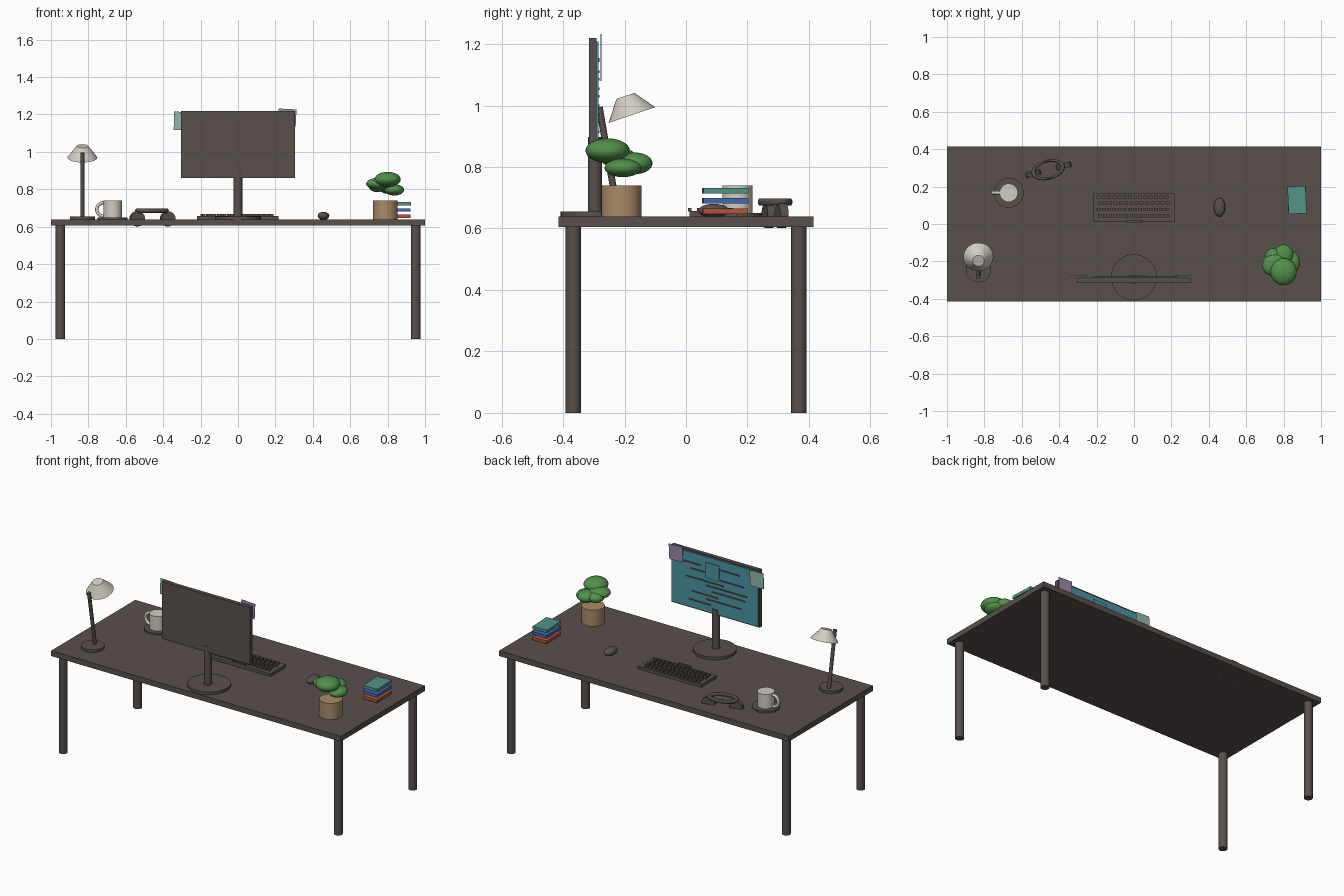
import bpy, bmesh, math
from mathutils import Matrix, Vector

cube = bpy.data.objects.get("Cube")
if cube:
    bpy.data.objects.remove(cube)


def material(name, *rgb):
    m = bpy.data.materials.new(name)
    m.use_nodes = True
    color = (*rgb, 1)
    m.diffuse_color = color
    m.node_tree.nodes["Principled BSDF"].inputs["Base Color"].default_value = color
    return m


dark = material("dark brown", .10, .08, .073)
cream = material("cream", .64, .61, .54)
clay = material("clay", .40, .26, .14)
green = material("leaf green", .085, .28, .07)
red = material("red", .44, .09, .045)
blue = material("blue", .06, .14, .44)
teal = material("teal", .085, .29, .25)
glass = material("screen blue", .075, .30, .38)
purple = material("lilac", .32, .25, .40)
mint = material("mint", .30, .46, .42)


def finish(bm, name, mat, smooth=False):
    bmesh.ops.recalc_face_normals(bm, faces=bm.faces)
    me = bpy.data.meshes.new(name)
    bm.to_mesh(me)
    bm.free()
    me.materials.append(mat)
    ob = bpy.data.objects.new(name, me)
    bpy.context.collection.objects.link(ob)
    if smooth:
        bpy.ops.object.select_all(action="DESELECT")
        ob.select_set(True)
        bpy.context.view_layer.objects.active = ob
        bpy.ops.object.shade_smooth_by_angle(angle=math.radians(40))
    return ob


def add_box(bm, center, size):
    bmesh.ops.create_cube(bm, size=1, matrix=Matrix.Translation(center) @ Matrix.Diagonal((*size, 1)))


def box(name, mat, center, size, turn=0, axis="Z"):
    bm = bmesh.new()
    add_box(bm, (0, 0, 0), size)
    ob = finish(bm, name, mat)
    ob.matrix_world = Matrix.Translation(center) @ Matrix.Rotation(turn, 4, axis)
    return ob


def rod(name, mat, start, end, r1, r2=None, sides=32):
    """Cylinder or cone between two points."""
    a, b = Vector(start), Vector(end)
    bm = bmesh.new()
    bmesh.ops.create_cone(bm, cap_ends=True, segments=sides, radius1=r1,
                          radius2=r1 if r2 is None else r2, depth=(b - a).length)
    ob = finish(bm, name, mat, True)
    spin = (b - a).to_track_quat("Z", "Y").to_matrix().to_4x4()
    ob.matrix_world = Matrix.Translation((a + b) / 2) @ spin
    return ob


def ball(name, mat, center, radii):
    bm = bmesh.new()
    bmesh.ops.create_uvsphere(bm, u_segments=32, v_segments=16, radius=1,
                              matrix=Matrix.Diagonal((*radii, 1)))
    ob = finish(bm, name, mat, True)
    ob.location = center
    return ob


def ring(name, mat, center, major, minor, rotation, scale=(1, 1, 1)):
    bpy.ops.mesh.primitive_torus_add(location=center, rotation=rotation, major_radius=major,
                                     minor_radius=minor, major_segments=40, minor_segments=12)
    ob = bpy.context.object
    ob.name = name
    ob.scale = scale
    ob.data.materials.append(mat)
    bpy.ops.object.shade_smooth()
    return ob


TOP = .638

# Desk
box("desk_top", dark, (0, 0, .622), (2, .83, .033))
for sx in (-1, 1):
    for sy in (-1, 1):
        x, y = sx * .95, sy * .367
        rod("desk_leg", dark, (x, y, 0), (x, y, .61), .025)

# Monitor
rod("monitor_base", dark, (0, -.285, TOP), (0, -.285, .655), .123, sides=48)
rod("monitor_post", dark, (0, -.296, .65), (0, -.296, .898), .023)
box("monitor_panel", dark, (0, -.303, 1.04), (.61, .024, .358))
box("monitor_screen", glass, (0, -.288, 1.04), (.594, .006, .338))

# Text lines on the screen: left edge, right edge, height
bm = bmesh.new()
for x1, x2, z in ((.23, .10, 1.145), (-.03, -.17, 1.15), (.17, .03, 1.11), (.06, -.20, 1.085),
                  (.20, -.06, 1.055), (.06, -.22, 1.03), (.02, -.21, 1.0),
                  (.16, -.02, .97), (.06, -.18, .945), (.18, .03, .915)):
    add_box(bm, ((x1 + x2) / 2, -.283, z), (x1 - x2, .004, .008))
finish(bm, "screen_text", dark)

# Sticky notes
box("note_right", mint, (-.295, -.277, 1.165), (.095, .003, .098), .03, "Y")
box("note_middle", glass, (.012, -.277, 1.13), (.095, .003, .098), -.03, "Y")
box("note_left", purple, (.263, -.277, 1.182), (.095, .003, .095), .05, "Y")

# Desk lamp
rod("lamp_base", dark, (-.832, -.245, TOP), (-.832, -.245, .655), .067)
rod("lamp_arm", dark, (-.832, -.222, .65), (-.832, -.282, .995), .011, sides=16)
rod("lamp_shade", cream, (-.832, -.176, .969), (-.832, -.197, 1.031), .08, .031)

# Mug and saucer
rod("saucer", dark, (-.67, .167, TOP), (-.67, .167, .65), .08)
rod("mug", cream, (-.67, .167, .648), (-.67, .167, .74), .049)
ring("mug_handle", cream, (-.719, .167, .692), .036, .009, (math.pi / 2, 0, 0))

# Headphones
turn = .25
ring("headphone_band", dark, (-.46, .29, .686), .08, .012, (0, 0, turn), (1, .58, 1))
for side in (-1, 1):
    along = Vector((math.cos(turn), math.sin(turn), 0)) * side * .084
    depth = Vector((-math.sin(turn), math.cos(turn), 0)) * .014
    cup = Vector((-.457, .29, .642)) + along
    rod("headphone_cup", dark, cup - depth, cup + depth, .04)

# Keyboard with staggered keys
box("keyboard", dark, (-.002, .088, .647), (.435, .152, .018))
bm = bmesh.new()
for row in range(4):
    for col in range(14):
        add_box(bm, (-.19 + col * .028 + row % 2 * .007, .145 - row * .034, .661),
                (.02, .016, .012))
add_box(bm, (0, .012, .661), (.085, .012, .012))
finish(bm, "keyboard_keys", dark)

# Mouse
ball("mouse", dark, (.457, .09, .658), (.031, .05, .022))

# Stack of books
for i, mat in enumerate((red, blue, teal)):
    box("book", mat, (.872, .128, .656 + i * .0335), (.097, .147, .018), .02 + .015 * i)

# Potted plant
rod("plant_pot", clay, (.788, -.21, TOP), (.788, -.21, .74), .066)
for center, radii in (((.80, -.255, .853), (.07, .072, .04)),
                      ((.755, -.22, .83), (.07, .06, .032)),
                      ((.835, -.205, .797), (.053, .06, .03)),
                      ((.80, -.165, .812), (.052, .056, .035)),
                      ((.745, -.18, .815), (.045, .05, .03))):
    ball("plant_leaf", green, center, radii)
